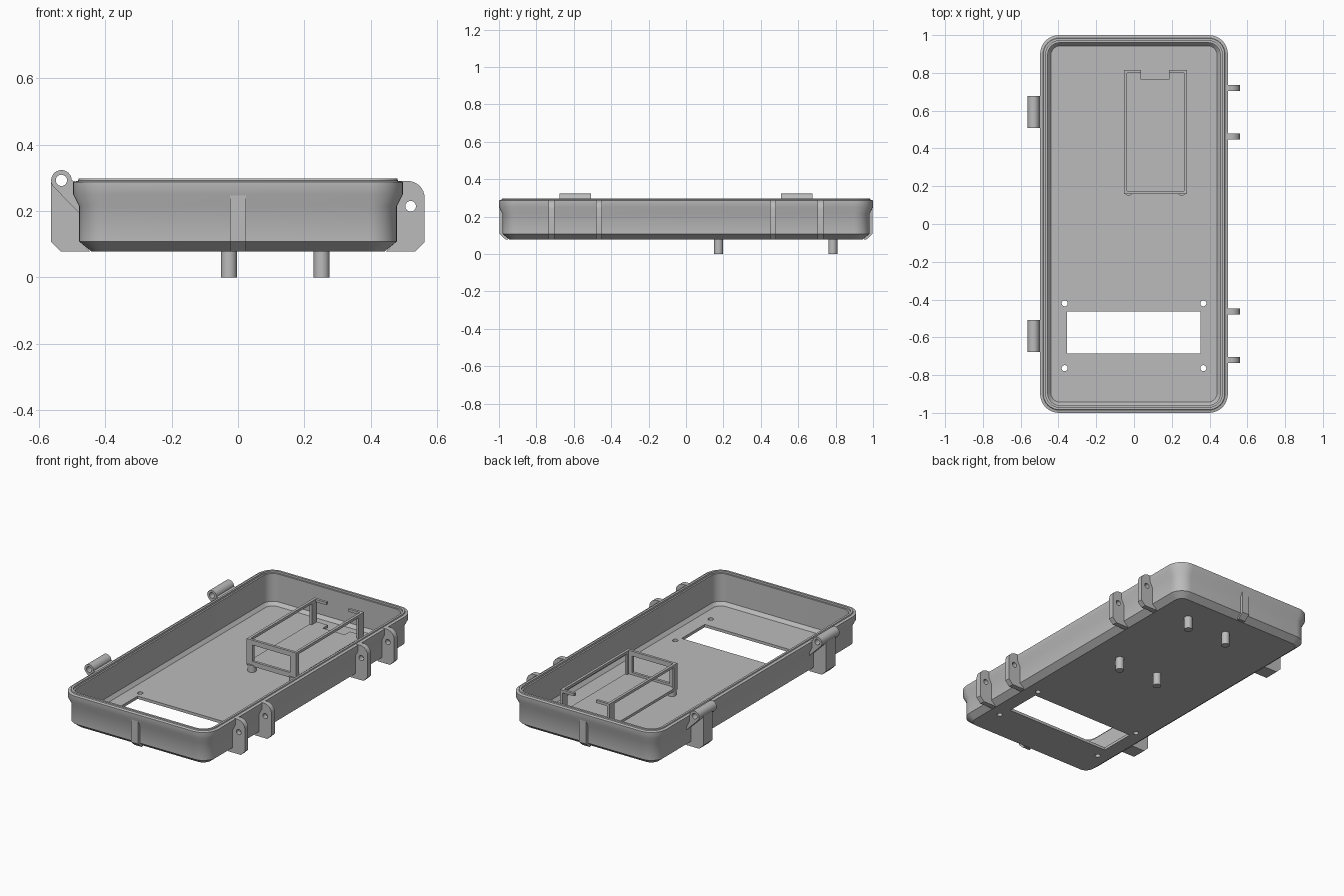
import bpy
import bmesh
from math import cos, sin, radians

cube = bpy.data.objects.get("Cube")
if cube:
    bpy.data.objects.remove(cube, do_unlink=True)

grey = bpy.data.materials.new("plain_grey")
grey.use_nodes = True
colour = (0.5, 0.5, 0.5, 1)
grey.diffuse_color = colour
for node in grey.node_tree.nodes:
    if node.type == 'BSDF_PRINCIPLED':
        node.inputs["Base Color"].default_value = colour


def finish(name, bm):
    bmesh.ops.recalc_face_normals(bm, faces=bm.faces[:])
    mesh = bpy.data.meshes.new(name)
    bm.to_mesh(mesh)
    bm.free()
    mesh.materials.append(grey)
    obj = bpy.data.objects.new(name, mesh)
    bpy.context.collection.objects.link(obj)
    return obj


def select(obj):
    bpy.ops.object.select_all(action='DESELECT')
    obj.select_set(True)
    bpy.context.view_layer.objects.active = obj


def smooth(obj):
    select(obj)
    bpy.ops.object.shade_smooth_by_angle(angle=radians(30))


def loft(name, rings):
    """Join rings of points with quads and cap both ends."""
    bm = bmesh.new()
    loops = [[bm.verts.new(p) for p in ring] for ring in rings]
    count = len(loops[0])
    for a, b in zip(loops, loops[1:]):
        for i in range(count):
            j = (i + 1) % count
            bm.faces.new((a[i], a[j], b[j], b[i]))
    bm.faces.new(loops[0])
    bm.faces.new(loops[-1])
    return finish(name, bm)


def plate(name, outline, y, width):
    """Extrude an x-z outline along y, centred on y."""
    return loft(name, [[(x, y + s * width / 2, z) for x, z in outline] for s in (-1, 1)])


def box(name, x0, x1, y0, y1, z0, z1):
    return plate(name, [(x0, z0), (x1, z0), (x1, z1), (x0, z1)], (y0 + y1) / 2, y1 - y0)


def arc(cx, cz, r, start, end, steps):
    angles = [radians(start + (end - start) * i / steps) for i in range(steps + 1)]
    return [(cx + r * cos(a), cz + r * sin(a)) for a in angles]


def circle(cx, cz, r):
    return arc(cx, cz, r, 0, 360, 24)[:-1]


def peg(name, x, y, r, z0, z1):
    return loft(name, [[(a, b, z) for a, b in circle(x, y, r)] for z in (z0, z1)])


def cut(obj, cutter):
    cutter.hide_render = True
    mod = obj.modifiers.new("cut", 'BOOLEAN')
    mod.operation = 'DIFFERENCE'
    mod.solver = 'EXACT'
    mod.object = cutter
    select(obj)
    bpy.ops.object.modifier_apply(modifier=mod.name)
    bpy.data.objects.remove(cutter, do_unlink=True)


def rounded_ring(inset, z):
    r = 0.1 - inset * 0.9
    hx, hy = 0.497 - inset - r, 1 - inset - r
    ring = []
    for k, (sx, sy) in enumerate([(1, 1), (-1, 1), (-1, -1), (1, -1)]):
        ring += [(x, y, z) for x, y in arc(sx * hx, sy * hy, r, 90 * k, 90 * k + 90, 8)]
    return ring


# Tray shell: outside up to the rim, then down the inside to the floor
bottom, floor = 0.078, 0.095
section = [(0.055, bottom), (0.018, 0.108), (0.018, 0.215), (0, 0.25), (0, 0.287),
           (0.015, 0.291), (0.017, 0.297), (0.03, 0.297), (0.03, 0.285),
           (0.04, 0.285), (0.04, 0.115), (0.057, floor)]
tray = loft("tray", [rounded_ring(d, z) for d, z in section])

# Display window and its four screw holes
cut(tray, box("window_cutter", -0.355, 0.353, -0.685, -0.462, 0, 0.2))
for x in (-0.367, 0.367):
    for y in (-0.42, -0.763):
        cut(tray, peg("screw_cutter", x, y, 0.016, 0, 0.2))
smooth(tray)

# Centre ribs on both end walls
for s, name in ((-1, "front_rib"), (1, "back_rib")):
    rib = [(s * y, z) for y, z in [(0.95, bottom), (0.965, bottom), (0.998, 0.108),
                                   (0.998, 0.26), (0.97, 0.26), (0.97, 0.108)]]
    loft(name, [[(x, y, z) for y, z in rib] for x in (-0.024, 0.024)])

# Latch ears along the right-hand wall
ear_outline = [(0.446, bottom), (0.534, bottom), (0.562, 0.106)]
ear_outline += arc(0.512, 0.24, 0.05, 0, 90, 8) + [(0.472, 0.29), (0.472, 0.106)]
for y in (-0.72, -0.464, 0.464, 0.72):
    ear = plate("latch_ear", ear_outline, y, 0.032)
    cut(ear, plate("pin_cutter", circle(0.52, 0.214, 0.016), y, 0.1))
    smooth(ear)

# Hinge knuckles with sloped supports, each on a narrower fin
hx, hz, hr = -0.532, 0.292, 0.031
knuckle_outline = arc(hx, hz, hr, 225, 0, 20) + [(-0.475, 0.284), (-0.475, 0.191)]
fin_outline = [(-0.446, bottom), (-0.535, bottom), (-0.563, 0.106), (-0.563, 0.285),
               (-0.475, 0.285), (-0.472, 0.106)]
for y in (-0.592, 0.592):
    for name, outline, width in (("hinge_knuckle", knuckle_outline, 0.17),
                                 ("hinge_fin", fin_outline, 0.09)):
        part = plate(name, outline, y, width)
        cut(part, plate("pin_cutter", circle(hx, hz, 0.017), y, 0.3))
        smooth(part)

# Battery holder: notched base, corner posts, top rails and end bars
x0, x1, y0, y1 = -0.053, 0.28, 0.16, 0.815
z0, z1, t = 0.13, 0.29, 0.016
base = box("holder_base", x0, x1, y0, y1, z0, z0 + t)
cut(base, box("notch_cutter", 0.037, 0.185, 0.765, 0.9, 0, 0.2))
for xa, xb, tab_a, tab_b in ((x0, x0 + t, x0, 0.037), (x1 - t, x1, 0.185, x1)):
    box("holder_rail", xa, xb, y0, y1, z1 - t, z1)
    box("holder_near_post", xa, xb, y0, y0 + 0.03, z0, z1)
    box("holder_far_post", xa, xb, y1 - 0.05, y1, z0, z1)
    box("holder_far_tab", tab_a, tab_b, y1 - t, y1, z1 - t, z1)
for xa in (x0, x1 - 0.04):
    box("holder_end_post", xa, xa + 0.04, y0, y0 + t, z0, z1)
for za in (z0, z1 - 0.03):
    box("holder_end_bar", x0, x1, y0, y0 + t, za, za + 0.03)

# Round pegs through the floor that carry the holder
for x in (-0.027, 0.252):
    for y in (0.174, 0.785):
        smooth(peg("holder_peg", x, y, 0.024, 0, z0 + t / 2))
